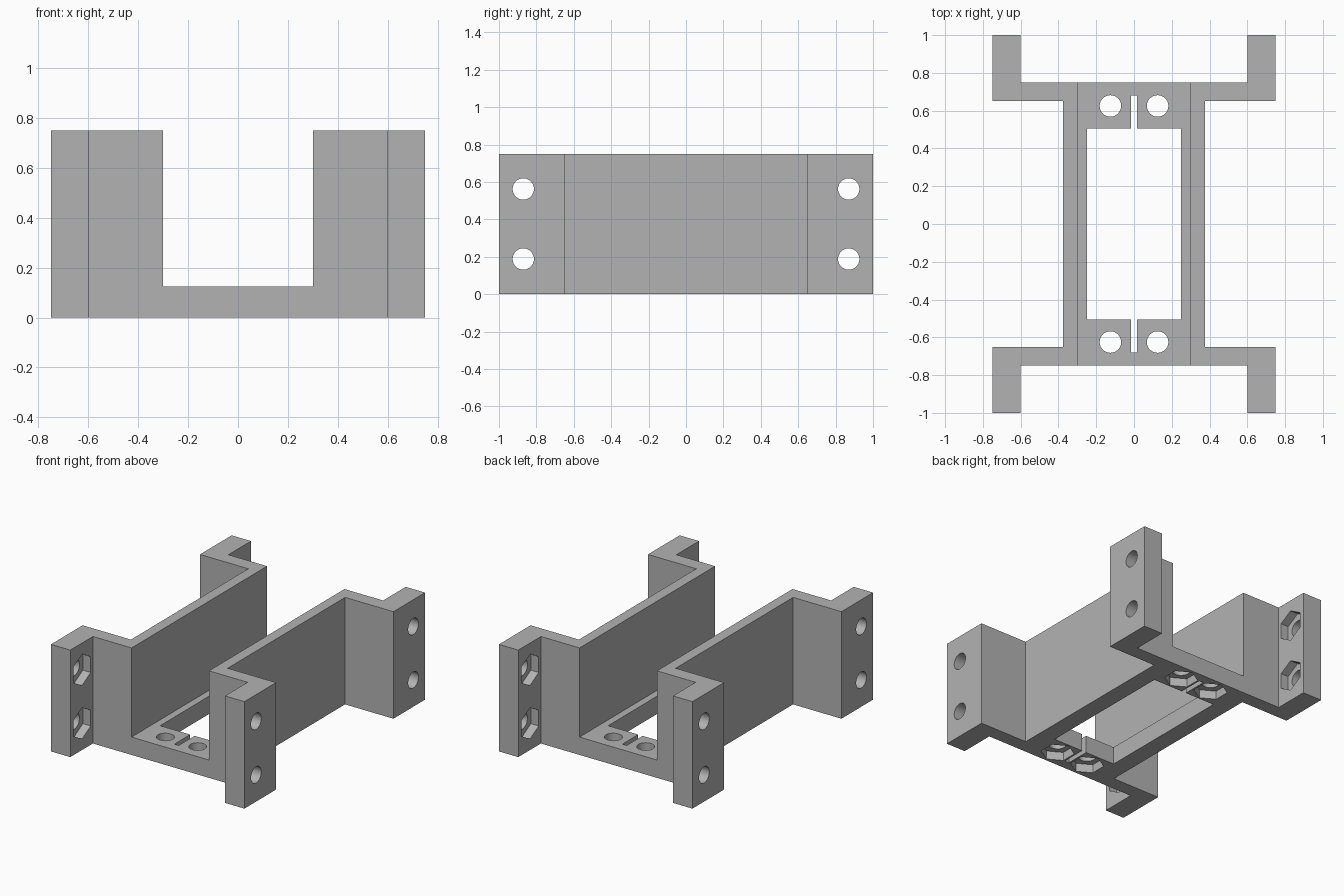
import bpy
import math
from mathutils import Vector

cube = bpy.data.objects.get("Cube")
if cube:
    bpy.data.objects.remove(cube, do_unlink=True)

HEIGHT, FLOOR = 0.75, 0.125
HOLE_R, NUT_R, NUT_DEPTH = 0.057, 0.11, 0.06

grey = bpy.data.materials.new("plain grey")
grey.use_nodes = True
grey.diffuse_color = (0.45, 0.45, 0.45, 1)
grey.node_tree.nodes["Principled BSDF"].inputs["Base Color"].default_value = (0.45, 0.45, 0.45, 1)


def extrude(name, outline, z0, z1):
    """Solid prism from a counter-clockwise plan outline."""
    n = len(outline)
    verts = [(x, y, z) for z in (z0, z1) for x, y in outline]
    faces = [tuple(reversed(range(n))), tuple(range(n, 2 * n))]
    faces += [(i, (i + 1) % n, n + (i + 1) % n, n + i) for i in range(n)]
    mesh = bpy.data.meshes.new(name)
    mesh.from_pydata(verts, [], faces)
    mesh.materials.append(grey)
    obj = bpy.data.objects.new(name, mesh)
    bpy.context.collection.objects.link(obj)
    return obj


def box(name, x0, x1, y0, y1, z0, z1):
    return extrude(name, [(x0, y0), (x1, y0), (x1, y1), (x0, y1)], z0, z1)


def prism(name, sides, radius, start, end):
    """Regular prism running from start to end; vertical or along x."""
    start, end = Vector(start), Vector(end)
    obj = extrude(name, [(radius * math.cos(a), radius * math.sin(a)) for a in
                         (math.pi / 2 + math.tau * i / sides for i in range(sides))],
                  0, (end - start).length)
    turn = Vector((0, 0, 1)).rotation_difference(end - start).to_matrix().to_4x4()
    if abs((end - start).x) > 0:  # corners point up and down
        from_side = math.pi / 2
        turn = turn @ turn.Rotation(from_side, 4, 'Z')
    obj.data.transform(turn.Translation(start) @ turn)
    return obj


def combine(target, other, operation):
    mod = target.modifiers.new(operation.title(), 'BOOLEAN')
    mod.operation, mod.solver, mod.object = operation, 'EXACT', other
    bpy.context.view_layer.objects.active = target
    bpy.ops.object.modifier_apply(modifier=mod.name)
    bpy.data.objects.remove(other, do_unlink=True)


# Side wall with outward flanges and end tabs
half = [(0.375, 0.65), (0.75, 0.65), (0.75, 1), (0.6, 1), (0.6, 0.75), (0.3, 0.75)]
right_profile = [(x, -y) for x, y in reversed(half)] + half
left_profile = [(-x, y) for x, y in reversed(right_profile)]

# Floor plate joined to both side walls
bracket = box("mounting_bracket", -0.33, 0.33, -0.75, 0.75, 0, FLOOR)
for name, profile in (("left_wall", right_profile), ("right_wall", left_profile)):
    combine(bracket, extrude(name, profile, 0, HEIGHT), 'UNION')

# Floor opening and narrow relief slots
combine(bracket, box("floor_opening", -0.25, 0.25, -0.505, 0.505, -0.1, 0.2), 'DIFFERENCE')
combine(bracket, box("relief_slot", -0.017, 0.017, -0.68, 0.68, -0.1, 0.2), 'DIFFERENCE')

# Bolt holes with hexagonal nut pockets
for sx in (-1, 1):
    for sy in (-1, 1):
        x, y = 0.125 * sx, 0.625 * sy
        bolts = [((x, y, -0.1), (x, y, NUT_DEPTH), (x, y, 0.2))]
        for z in (0.1875, 0.5625):
            y = 0.87 * sy
            bolts.append(((0.55 * sx, y, z), ((0.6 + NUT_DEPTH) * sx, y, z), (0.8 * sx, y, z)))
        for start, seat, end in bolts:
            combine(bracket, prism("bolt_hole", 32, HOLE_R, start, end), 'DIFFERENCE')
            combine(bracket, prism("nut_pocket", 6, NUT_R, start, seat), 'DIFFERENCE')

bpy.ops.object.select_all(action='DESELECT')
bracket.select_set(True)
bpy.context.view_layer.objects.active = bracket
bpy.ops.object.shade_smooth_by_angle(angle=math.radians(30))
